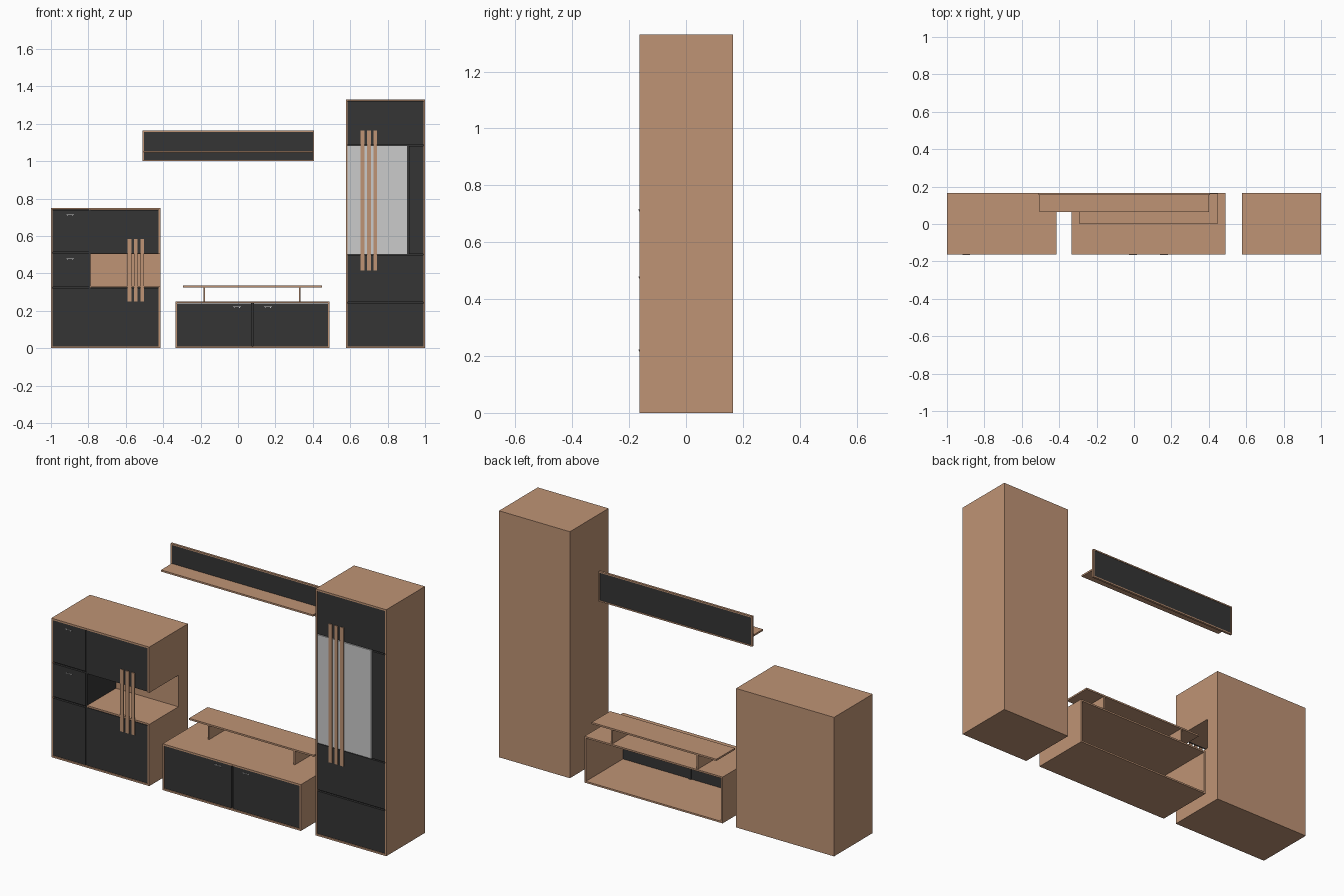
import bpy, bmesh
from mathutils import Vector

if "Cube" in bpy.data.objects:
    bpy.data.objects.remove(bpy.data.objects["Cube"])

# ---------- materials ----------
def material(name, rgb):
    m = bpy.data.materials.new(name)
    m.diffuse_color = (*rgb, 1)
    m.use_nodes = True
    m.node_tree.nodes["Principled BSDF"].inputs["Base Color"].default_value = m.diffuse_color
    return m

WOOD = material("tan wood", (0.52, 0.295, 0.178))
DARK = material("charcoal", (0.036, 0.036, 0.036))
GLASS = material("pale glass", (0.6, 0.6, 0.6))
METAL = material("light metal", (0.62, 0.62, 0.62))

FRONT, BACK = -0.164, 0.166      # carcass depth
FACE = -0.160                    # door face, slightly recessed
T = 0.009                        # board thickness

# ---------- helpers ----------
def prism(name, mat, outline, offset):
    """Extrude a planar outline by an offset vector."""
    bm = bmesh.new()
    face = bm.faces.new([bm.verts.new(p) for p in outline])
    ext = bmesh.ops.extrude_face_region(bm, geom=[face])
    verts = [g for g in ext["geom"] if isinstance(g, bmesh.types.BMVert)]
    bmesh.ops.translate(bm, vec=Vector(offset), verts=verts)
    bmesh.ops.recalc_face_normals(bm, faces=bm.faces)
    me = bpy.data.meshes.new(name)
    bm.to_mesh(me)
    bm.free()
    me.materials.append(mat)
    ob = bpy.data.objects.new(name, me)
    bpy.context.collection.objects.link(ob)
    return ob

def box(name, mat, x0, x1, y0, y1, z0, z1):
    return prism(name, mat, [(x0, y0, z0), (x1, y0, z0), (x1, y1, z0), (x0, y1, z0)],
                 (0, 0, z1 - z0))

def frame(name, x0, x1, y0, y1, z0, z1, t=T, right=True):
    """Four boards around an opening that faces front."""
    box(name + "_bottom", WOOD, x0, x1, y0, y1, z0, z0 + t)
    box(name + "_top", WOOD, x0, x1, y0, y1, z1 - t, z1)
    box(name + "_left_side", WOOD, x0, x0 + t, y0, y1, z0 + t, z1 - t)
    if right:
        box(name + "_right_side", WOOD, x1 - t, x1, y0, y1, z0 + t, z1 - t)

def door(name, x0, x1, z0, z1, mat=DARK):
    box(name, mat, x0, x1, FACE, FACE + 0.012, z0, z1)

def slats(name, xs, z0, z1):
    for i, x in enumerate(xs):
        box(f"{name}_{i + 1}", WOOD, x, x + 0.02, FRONT, FACE, z0, z1)

def handle(name, x, z):
    """Slim pull bar on two feet."""
    box(name + "_bar", METAL, x - 0.021, x + 0.021, FRONT - 0.003, FRONT, z, z + 0.004)
    for side in (-1, 1):
        c = x + side * 0.013
        box(f"{name}_foot_{'left' if side < 0 else 'right'}", METAL,
            c - 0.002, c + 0.002, FRONT - 0.002, FACE, z - 0.004, z + 0.004)

# ---------- low cabinet with open corner niche ----------
L, R, H = -1.0, -0.415, 0.75
N0, N1, NY = 0.333, 0.503, 0.085          # niche bottom, top and rear
frame("sideboard", L, R, FRONT, BACK, 0, H, right=False)
box("sideboard_back", WOOD, L + T, R - T, BACK - T, BACK, T, H - T)
side = [(FRONT, T), (BACK, T), (BACK, H - T), (FRONT, H - T),
        (FRONT, N1), (NY, N1), (NY, N0), (FRONT, N0)]
prism("sideboard_right_side", WOOD, [(R - T, y, z) for y, z in side], (T, 0, 0))
box("niche_floor", WOOD, -0.79, R - T, FACE, BACK - T, N0 - T, N0)
box("niche_ceiling", WOOD, -0.79, R - T, FACE + 0.012, BACK - T, N1, N1 + T)
box("niche_back", WOOD, -0.79, R - T, NY, NY + T, N0, N1)
box("niche_divider", DARK, -0.797, -0.789, FACE + 0.004, BACK - T, T, H - T)
# dark backing behind the seams between the fronts
box("drawer_backing", DARK, L + T, -0.797, FACE + 0.012, FACE + 0.018, T, H - T)
box("lower_door_backing", DARK, -0.789, R - T, FACE + 0.012, FACE + 0.018, T, N0 - T)
for i, (z0, z1) in enumerate([(0.01, 0.319), (0.328, 0.506), (0.515, 0.74)]):
    door(f"sideboard_drawer_{i + 1}", L + T, -0.797, z0, z1)
door("sideboard_lower_door", -0.788, R - T, 0.01, 0.322)
door("sideboard_upper_door", -0.788, R - T, N1 + 0.002, 0.74)
slats("sideboard_slat", (-0.59, -0.556, -0.522), 0.25, 0.585)
handle("upper_drawer_handle", -0.897, 0.712)
handle("middle_drawer_handle", -0.897, 0.476)

# ---------- television bench, open at the back ----------
frame("bench", -0.335, 0.49, FRONT, BACK, 0, 0.25)
door("bench_left_door", -0.335 + T, 0.074, 0.01, 0.24)
door("bench_right_door", 0.081, 0.49 - T, 0.01, 0.24)
box("bench_door_seam", DARK, 0.07, 0.085, FACE + 0.012, FACE + 0.016, T, 0.241)
handle("bench_left_handle", -0.005, 0.219)
handle("bench_right_handle", 0.161, 0.219)
# raised shelf on two upright boards
box("raised_shelf", WOOD, -0.295, 0.45, 0.004, 0.162, 0.325, 0.334)
for name, x in (("left", -0.18), ("right", 0.331)):
    box(f"raised_shelf_{name}_support", WOOD, x - 0.004, x + 0.004, 0.006, 0.160, 0.25, 0.325)

# ---------- wall shelf ----------
frame("wall_panel", -0.51, 0.407, 0.154, BACK, 1.0, 1.163, t=0.007)
box("wall_panel_board", DARK, -0.503, 0.40, 0.156, BACK - 0.002, 1.007, 1.156)
box("wall_shelf", WOOD, -0.505, 0.402, 0.065, 0.156, 1.046, 1.055)

# ---------- tall display cabinet ----------
L, R, H = 0.577, 1.0, 1.33
frame("tall_cabinet", L, R, FRONT, BACK, 0, H)
box("tall_cabinet_back", WOOD, L + T, R - T, BACK - T, BACK, T, H - T)
box("tall_cabinet_backing", DARK, L + T, R - T, FACE + 0.012, FACE + 0.018, T, H - T)
for i, (z0, z1) in enumerate([(0.01, 0.24), (0.248, 0.497), (1.088, 1.32)]):
    door(f"tall_cabinet_door_{i + 1}", L + T, R - T, z0, z1)
door("glass_pane", L + T, 0.907, 0.5, 1.084, GLASS)
door("glass_side_strip", 0.914, R - T, 0.503, 1.081)
slats("tall_cabinet_slat", (0.656, 0.69, 0.724), 0.415, 1.163)
